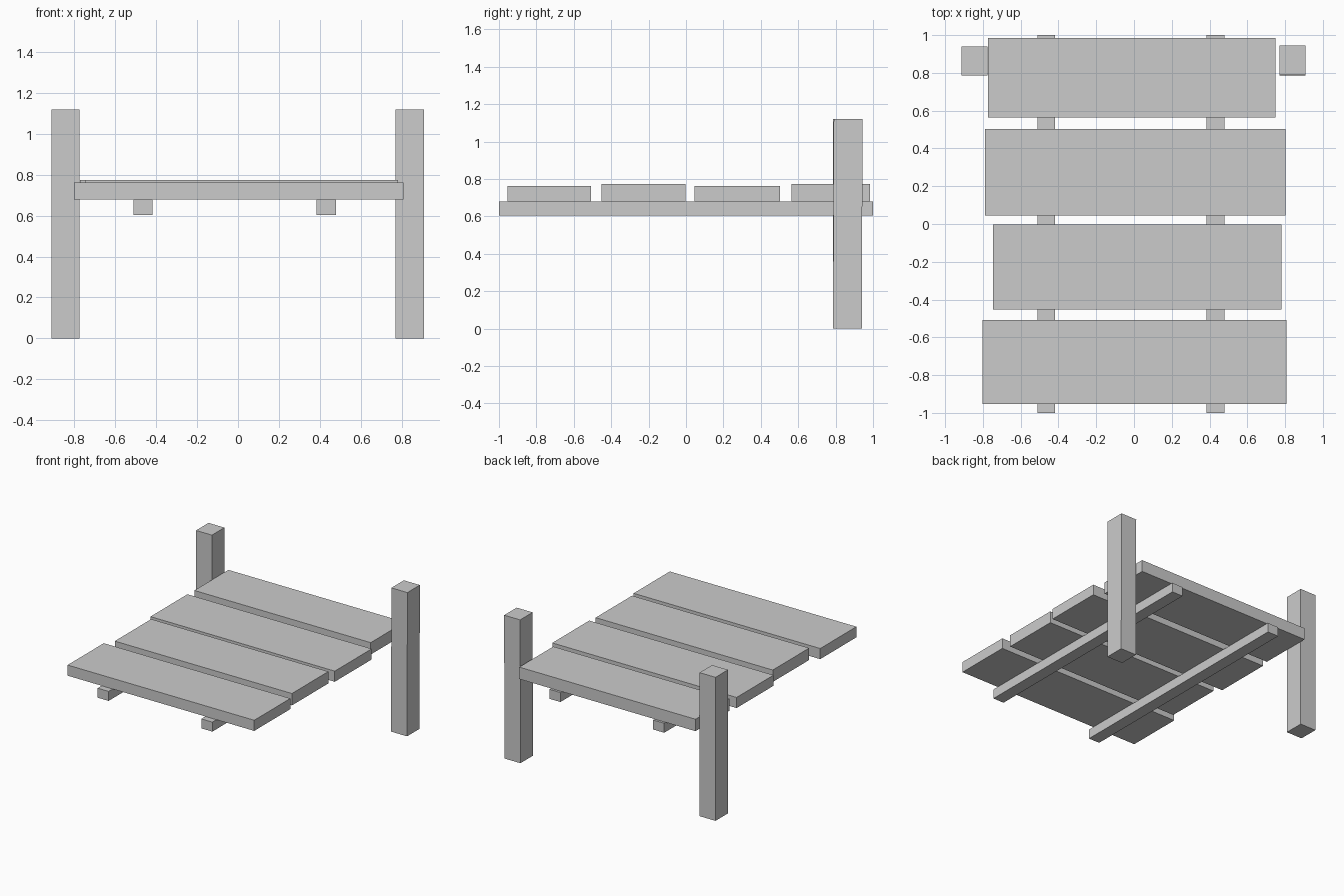
import bpy
import bmesh
from mathutils import Vector

if "Cube" in bpy.data.objects:
    bpy.data.objects.remove(bpy.data.objects["Cube"])


def box(name, x, y, z, lean_y=0.0):
    """Box from min/max ranges; lean_y shifts the top along y."""
    bm = bmesh.new()
    bmesh.ops.create_cube(bm, size=1.0)
    for v in bm.verts:
        top = v.co.z > 0
        v.co = Vector(((v.co.x + 0.5) * (x[1] - x[0]) + x[0],
                       (v.co.y + 0.5) * (y[1] - y[0]) + y[0] + (lean_y if top else 0),
                       z[1] if top else z[0]))
    mesh = bpy.data.meshes.new(name)
    bm.to_mesh(mesh)
    bm.free()
    obj = bpy.data.objects.new(name, mesh)
    bpy.context.collection.objects.link(obj)
    return obj


# Deck planks, front to back: x range, y range, top height
planks = [
    ((-0.803, 0.808), (-0.954, -0.508), 0.763),
    ((-0.747, 0.782), (-0.452, -0.003), 0.773),
    ((-0.788, 0.803), (0.046, 0.502), 0.763),
    ((-0.772, 0.750), (0.565, 0.985), 0.773),
]
for i, (x, y, top) in enumerate(planks):
    box(f"deck_plank_{i + 1}", x, y, (0.680, top))

# Support beams running front to back
for side, x0 in (("left", -0.512), ("right", 0.384)):
    box(f"{side}_beam", (x0, x0 + 0.095), (-1.0, 1.0), (0.604, 0.678))

# Upright posts at the back corners
box("left_post", (-0.912, -0.775), (0.785, 0.939), (0.0, 1.12))
box("right_post", (0.771, 0.909), (0.786, 0.940), (0.0, 1.12), lean_y=0.004)
